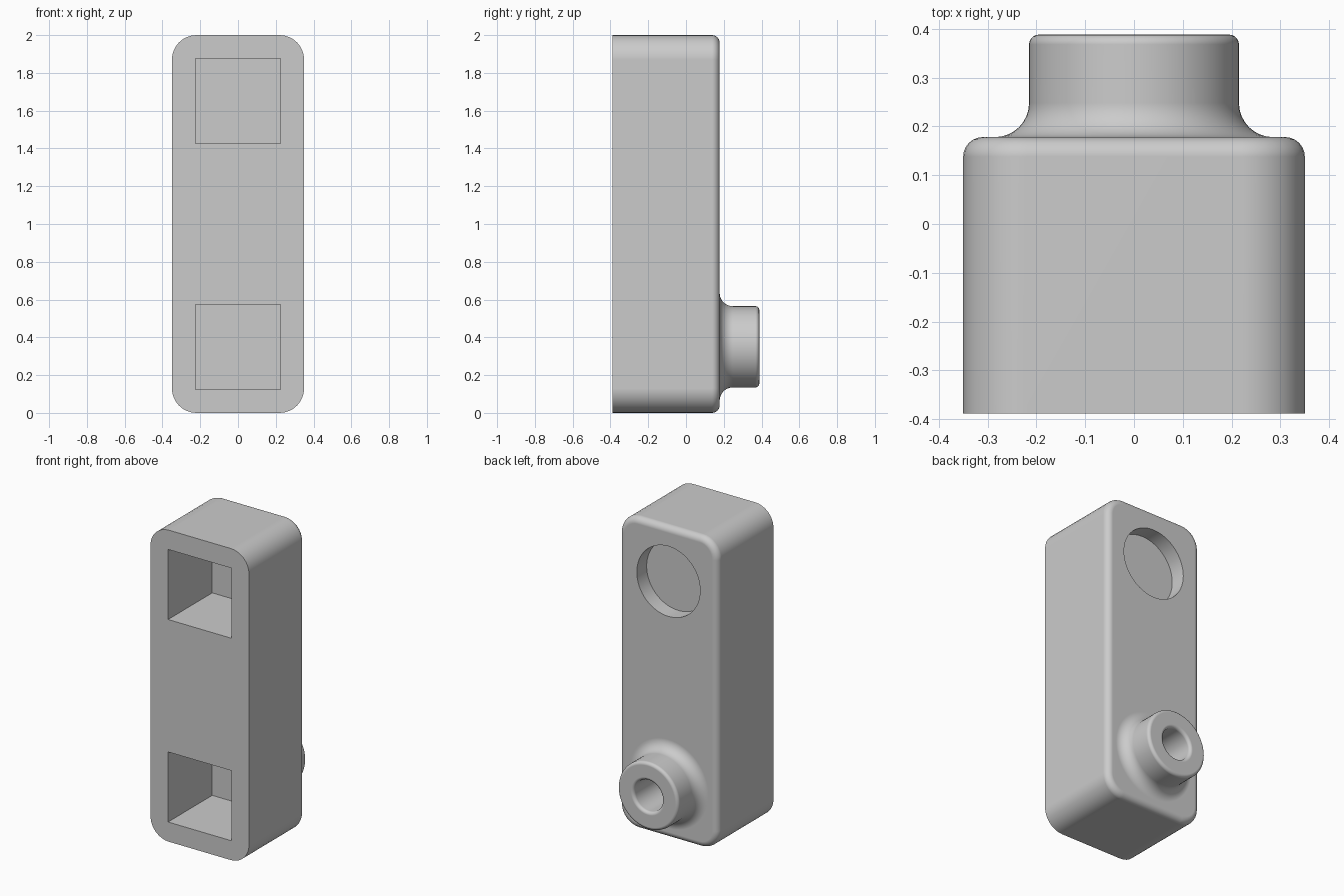
import bpy, bmesh, math
from mathutils import Vector

default = bpy.data.objects.get("Cube")
if default:
    bpy.data.objects.remove(default, do_unlink=True)

GREY = (0.6, 0.6, 0.6, 1.0)
mat = bpy.data.materials.new("light_grey")
mat.use_nodes = True
mat.diffuse_color = GREY
mat.node_tree.nodes["Principled BSDF"].inputs["Base Color"].default_value = GREY

FRONT, BACK, TIP = -0.388, 0.178, 0.388
HALF_W, HEIGHT, CORNER, EDGE = 0.35, 2.0, 0.13, 0.04
LOW_Z, HIGH_Z = 0.35, 1.65


def arc(cx, cy, r, start, end, steps=8):
    """Points along a circular arc, angles in degrees."""
    angles = [math.radians(start + (end - start) * i / steps) for i in range(steps + 1)]
    return [(cx + r * math.cos(a), cy + r * math.sin(a)) for a in angles]


def make_object(name, bm):
    bmesh.ops.remove_doubles(bm, verts=bm.verts, dist=1e-5)
    bmesh.ops.recalc_face_normals(bm, faces=bm.faces)
    mesh = bpy.data.meshes.new(name)
    bm.to_mesh(mesh)
    bm.free()
    mesh.materials.append(mat)
    obj = bpy.data.objects.new(name, mesh)
    bpy.context.collection.objects.link(obj)
    return obj


def bridge_rings(name, rings):
    """Skin a stack of equal point rings and cap both ends."""
    bm = bmesh.new()
    loops = [[bm.verts.new(p) for p in ring] for ring in rings]
    n = len(loops[0])
    for a, b in zip(loops, loops[1:]):
        for i in range(n):
            j = (i + 1) % n
            bm.faces.new((a[i], a[j], b[j], b[i]))
    bm.faces.new(loops[0])
    bm.faces.new(loops[-1])
    return make_object(name, bm)


def lathe(name, profile, z, sides=64):
    """Turn (radius, y) points around an axis running front to back."""
    turns = [2 * math.pi * i / sides for i in range(sides)]
    return bridge_rings(name, [[(r * math.cos(t), y, z + r * math.sin(t)) for t in turns]
                               for r, y in profile])


def rounded_outline(inset, y):
    r = CORNER - inset
    x, z = HALF_W - CORNER, HEIGHT / 2 - CORNER
    points = []
    for k, (sx, sz) in enumerate(((1, 1), (-1, 1), (-1, -1), (1, -1))):
        points += arc(sx * x, HEIGHT / 2 + sz * z, r, 90 * k, 90 * k + 90)
    return [(px, y, pz) for px, pz in points]


def box(name, size, centre):
    bm = bmesh.new()
    bmesh.ops.create_cube(bm, size=1)
    bmesh.ops.scale(bm, vec=Vector(size), verts=bm.verts)
    bmesh.ops.translate(bm, vec=Vector(centre), verts=bm.verts)
    return make_object(name, bm)


def combine(target, tool, operation):
    tool.hide_render = True
    mod = target.modifiers.new(operation.title(), 'BOOLEAN')
    mod.operation, mod.solver, mod.object = operation, 'EXACT', tool
    bpy.context.view_layer.objects.active = target
    bpy.ops.object.modifier_apply(modifier=mod.name)
    bpy.data.objects.remove(tool, do_unlink=True)


# Rounded block with a softened back edge
edge = arc(HALF_W - EDGE, BACK - EDGE, EDGE, 0, 90, 6)
body = bridge_rings("link_body", [rounded_outline(0, FRONT)]
                    + [rounded_outline(HALF_W - x, y) for x, y in edge])

# Round boss with a flared foot and softened rim
foot_r, boss_r, rim = 0.07, 0.215, 0.02
boss = lathe("boss",
             [(boss_r + foot_r, BACK - 0.05)]
             + arc(boss_r + foot_r, BACK + foot_r, foot_r, 270, 180)
             + arc(boss_r - rim, TIP - rim, rim, 0, 90, 5), LOW_Z)
combine(body, boss, 'UNION')

# Bore with a rounded mouth
bore = lathe("bore_cutter",
             [(0.1, 0.09)] + arc(0.1 + rim, TIP - rim, rim, 180, 90, 5)
             + [(0.1 + rim, TIP + 0.1)], LOW_Z)
combine(body, bore, 'DIFFERENCE')

# Round socket in the back
socket = lathe("socket_cutter", [(0.225, 0.078), (0.225, BACK + 0.1)], HIGH_Z)
combine(body, socket, 'DIFFERENCE')

# Square pockets in the front
POCKET_END = 0.06
for z in (LOW_Z, HIGH_Z):
    start = FRONT - 0.1
    pocket = box("pocket_cutter", (0.45, POCKET_END - start, 0.45),
                 (0, (POCKET_END + start) / 2, z))
    combine(body, pocket, 'DIFFERENCE')

# Smooth shading with crisp corners
bpy.ops.object.select_all(action='DESELECT')
body.select_set(True)
bpy.context.view_layer.objects.active = body
bpy.ops.object.shade_smooth_by_angle(angle=math.radians(30))
weighted = body.modifiers.new("Weighted Normals", 'WEIGHTED_NORMAL')
weighted.keep_sharp = True
